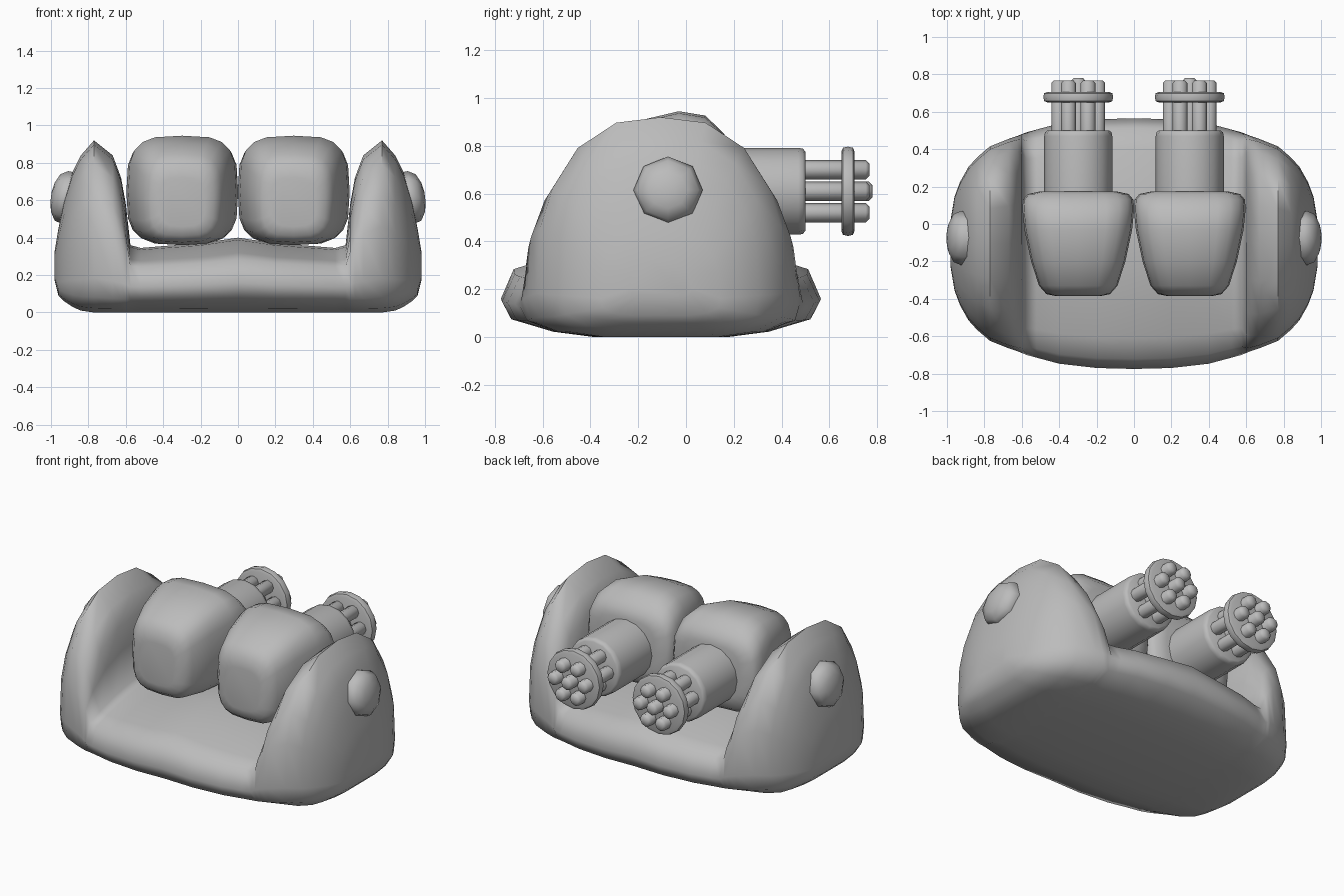
import bpy, math

if "Cube" in bpy.data.objects:
    bpy.data.objects.remove(bpy.data.objects["Cube"])

grey = bpy.data.materials.new("plain grey")
grey.diffuse_color = (0.5, 0.5, 0.5, 1)
grey.use_nodes = True
grey.node_tree.nodes["Principled BSDF"].inputs["Base Color"].default_value = grey.diffuse_color


def loft(name, rings, angle=50):
    """Skin a list of equal rings and cap both ends."""
    n = len(rings[0])
    verts = [p for r in rings for p in r]
    faces = []
    for i in range(len(rings) - 1):
        for j in range(n):
            k = (j + 1) % n
            faces.append((i * n + j, i * n + k, (i + 1) * n + k, (i + 1) * n + j))
    faces.append(tuple(range(n))[::-1])
    faces.append(tuple(range((len(rings) - 1) * n, len(rings) * n)))
    me = bpy.data.meshes.new(name)
    me.from_pydata(verts, [], faces)
    me.materials.append(grey)
    ob = bpy.data.objects.new(name, me)
    bpy.context.collection.objects.link(ob)
    bpy.ops.object.select_all(action='DESELECT')
    ob.select_set(True)
    bpy.context.view_layer.objects.active = ob
    bpy.ops.object.mode_set(mode='EDIT')
    bpy.ops.mesh.select_all(action='SELECT')
    bpy.ops.mesh.normals_make_consistent(inside=False)
    bpy.ops.object.mode_set(mode='OBJECT')
    bpy.ops.object.shade_smooth_by_angle(angle=math.radians(angle))
    return ob


def spow(v, e):
    return math.copysign(abs(v) ** e, v)


def lathe_y(name, cx, cz, profile, sides, angle=50):
    """Round part along y from (y, radius) pairs."""
    rings = [[(cx + r * math.cos(2 * math.pi * j / sides), y,
               cz + r * math.sin(2 * math.pi * j / sides)) for j in range(sides)]
             for y, r in profile]
    return loft(name, rings, angle)


# Cradle body: cross-sections blended between a floor shape and a wall shape
FLOOR = [(.42, 0), (.68, .06), (.94, .2), (1, .4), (.92, .71), (.75, .80), (.5, .9), (.25, .97), (0, 1)]
WALL = [(.45, 0), (.76, .025), (.97, .09), (1, .2), (.97, .5), (.87, .68), (.67, .86), (.36, .975), (0, 1)]
# x, half depth, bottom z, top z, wall blend
STATIONS = [(0, .67, 0, .40, 0), (.2, .665, 0, .37, 0), (.4, .642, 0, .355, 0),
            (.52, .61, 0, .345, 0), (.575, .595, 0, .36, .1), (.60, .585, 0, .58, .7),
            (.625, .575, 0, .72, .9), (.67, .56, 0, .84, 1), (.77, .52, 0, .92, 1),
            (.84, .46, .01, .84, 1), (.885, .41, .03, .75, 1), (.93, .33, .06, .60, 1),
            (.96, .25, .09, .45, 1), (.98, .13, .17, .33, 1)]


def body_ring(x, d, b, t, w):
    half = []
    for (fy, fz), (wy, wz) in zip(FLOOR, WALL):
        half.append((d * (fy + (wy - fy) * w), b + (t - b) * (fz + (wz - fz) * w)))
    ring = [(x, -.105 + y, z) for y, z in half]
    ring += [(x, -.105 - y, z) for y, z in half[-2::-1]]
    return ring


stations = [(-s[0],) + s[1:] for s in STATIONS[:0:-1]] + STATIONS
loft("cradle_body", [body_ring(*s) for s in stations], 75)

# Rounded pod sections: y, half width, bottom z, top z
POD = [(-.385, .12, .46, .72), (-.375, .17, .41, .79), (-.33, .21, .375, .845),
       (-.2, .252, .36, .905), (-.03, .288, .36, .945), (.08, .299, .365, .927),
       (.13, .295, .385, .88), (.16, .27, .41, .85), (.175, .2, .48, .80)]

for side, s in (("left", -1), ("right", 1)):
    cx, gz = s * .298, .61

    # Gun pod
    rings = []
    for y, w, b, t in POD:
        rings.append([(cx + w * spow(math.cos(a), .58), y,
                       (b + t) / 2 + (t - b) / 2 * spow(math.sin(a), .58))
                      for a in (2 * math.pi * j / 20 for j in range(20))])
    loft("gun_pod_" + side, rings, 75)

    # Barrel housing and clamp disc
    lathe_y("barrel_housing_" + side, cx, gz,
            [(.1, .182), (.47, .182), (.49, .178), (.5, .165)], 16)
    lathe_y("clamp_disc_" + side, cx, gz,
            [(.65, .165), (.657, .182), (.678, .187), (.699, .182), (.706, .165)], 16)

    # Seven gun barrels
    for i in range(7):
        a = i * math.pi / 3
        r = .104 if i < 6 else 0
        end = .768 if i < 6 else .78
        lathe_y("gun_barrel_%s_%d" % (side, i), cx + r * math.cos(a), gz + r * math.sin(a),
                [(.48, .04), (end - .015, .04), (end, .026)], 8)

    # Pivot knob on the outer wall, leaning with the wall
    rings = []
    for dx, r in ((.85, .13), (.925, .145), (.965, .128), (.99, .08), (1.0, .03)):
        rings.append([(s * (dx - .12 * r * math.sin(a)), -.075 + r * math.cos(a),
                       .615 + r * .97 * math.sin(a))
                      for a in (2 * math.pi * j / 8 for j in range(8))])
    loft("pivot_knob_" + side, rings, 60)
